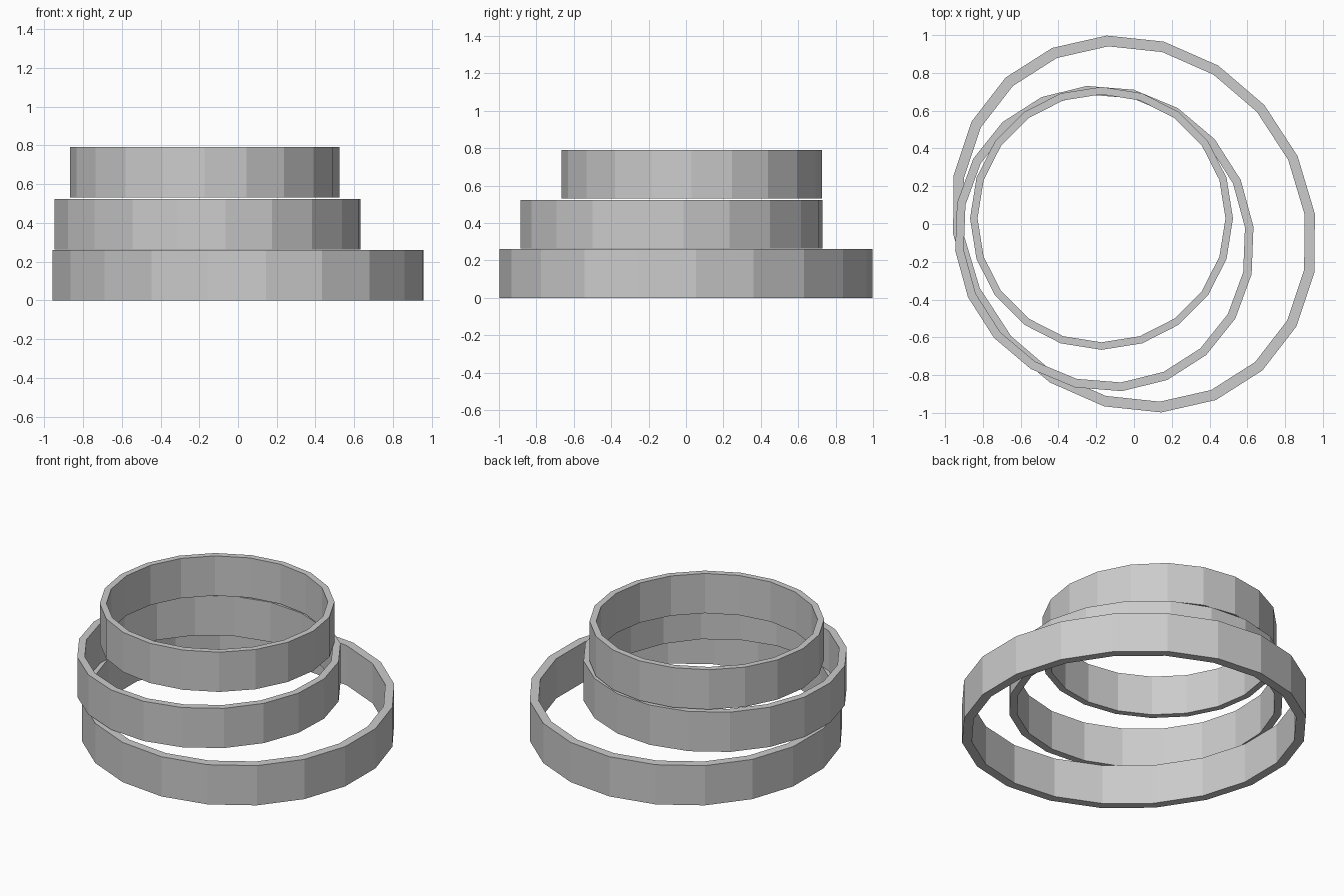
import bpy
import bmesh
from math import cos, sin, radians, tau
from mathutils import Matrix, Vector

cube = bpy.data.objects.get("Cube")
if cube:
    bpy.data.objects.remove(cube, do_unlink=True)

SIDES = 20
INNER = 0.943  # inner outline relative to the outer one

grey = bpy.data.materials.new("plain_grey")
grey.use_nodes = True
colour = (0.6, 0.6, 0.6, 1.0)
grey.diffuse_color = colour
grey.node_tree.nodes["Principled BSDF"].inputs["Base Color"].default_value = colour


def ring(name, centre, short, long, tilt, phase, bottom, top):
    """Upright flat-sided band; the short axis is turned by tilt degrees."""
    turn = Matrix.Rotation(radians(tilt), 4, "Z")
    shift = Vector((centre[0], centre[1], 0))
    bm = bmesh.new()
    loops = []
    for scale, z in ((1, bottom), (1, top), (INNER, top), (INNER, bottom)):
        loop = []
        for i in range(SIDES):
            a = radians(phase) + tau * i / SIDES
            p = Vector((short * scale * cos(a), long * scale * sin(a), z))
            loop.append(bm.verts.new(turn @ p + shift))
        loops.append(loop)
    # Outer wall, top rim, inner wall and bottom rim
    for k in range(4):
        lo, hi = loops[k], loops[(k + 1) % 4]
        for i in range(SIDES):
            j = (i + 1) % SIDES
            bm.faces.new((lo[i], lo[j], hi[j], hi[i]))
    bmesh.ops.recalc_face_normals(bm, faces=bm.faces)
    mesh = bpy.data.meshes.new(name)
    bm.to_mesh(mesh)
    bm.free()
    mesh.materials.append(grey)
    obj = bpy.data.objects.new(name, mesh)
    bpy.context.collection.objects.link(obj)
    return obj


# Three stacked bands, each smaller and off-centre
ring("bottom_ring", (0, 0), 0.933, 1.032, 36, 5.8, 0, 0.26)
ring("middle_ring", (-0.157, -0.077), 0.785, 0.82, 32, 9.6, 0.264, 0.524)
ring("top_ring", (-0.172, 0.03), 0.696, 0.696, 0, 0, 0.531, 0.791)
